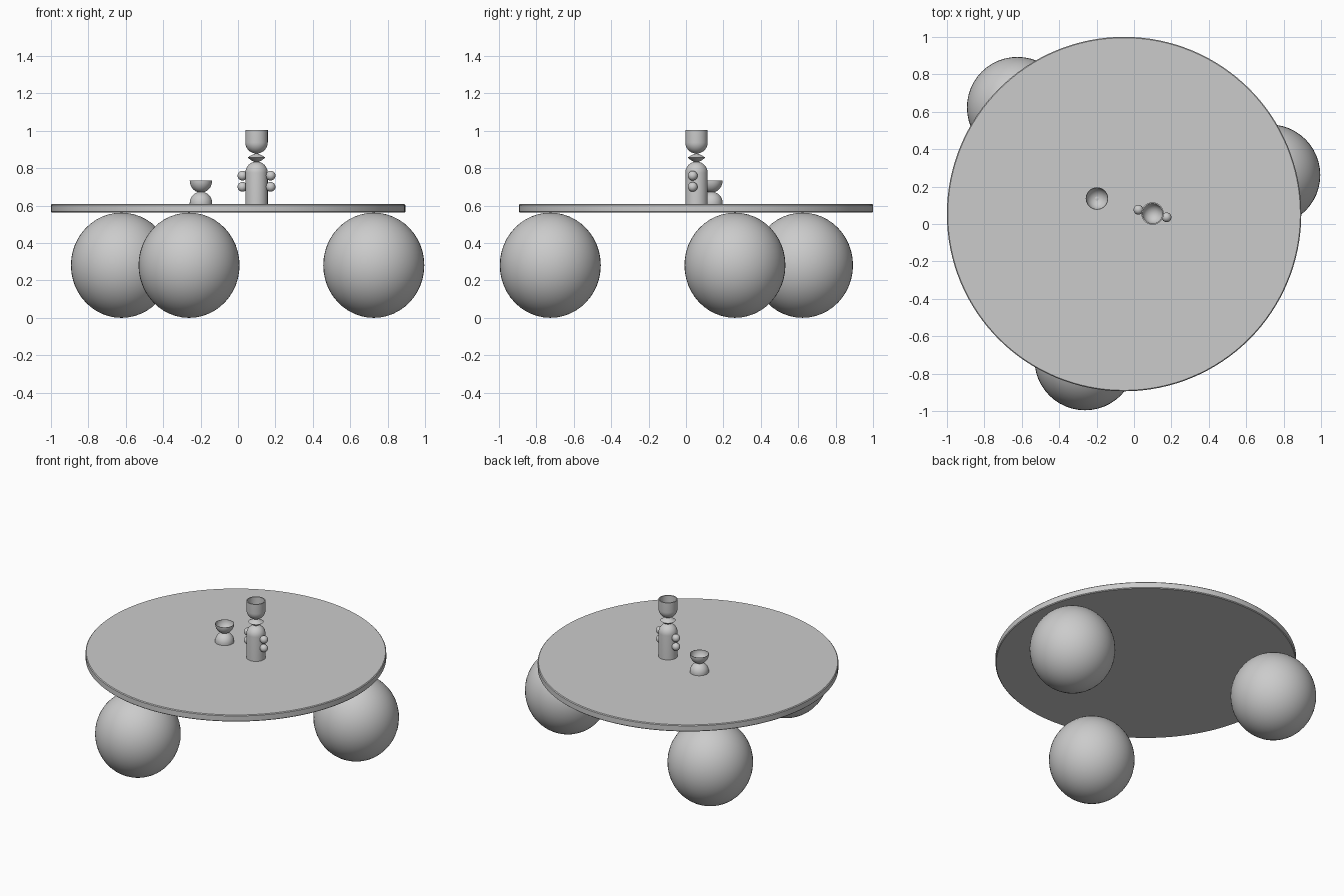
import bpy, math
from math import cos, sin, pi, radians

if "Cube" in bpy.data.objects:
    bpy.data.objects.remove(bpy.data.objects["Cube"])

CX, CY = -0.053, 0.053      # table centre
TOP = 0.608                 # table surface height


def finish(ob, name, angle=35):
    ob.name = name
    bpy.ops.object.select_all(action='DESELECT')
    ob.select_set(True)
    bpy.context.view_layer.objects.active = ob
    bpy.ops.object.shade_smooth_by_angle(angle=radians(angle))
    return ob


def lathe(name, x, y, profile, n=48):
    """Revolve (radius, z) points around a vertical axis; radius 0 makes a pole."""
    verts, rings, faces = [], [], []
    for r, z in profile:
        k = 1 if r < 1e-6 else n
        rings.append(range(len(verts), len(verts) + k))
        verts += [(r * cos(2 * pi * i / n), r * sin(2 * pi * i / n), z) for i in range(k)]
    for a, b in zip(rings, rings[1:]):
        for i in range(n):
            j = (i + 1) % n
            q = [a[i % len(a)], a[j % len(a)], b[j % len(b)], b[i % len(b)]]
            faces.append(list(dict.fromkeys(q)))
    me = bpy.data.meshes.new(name)
    me.from_pydata(verts, [], faces)
    ob = bpy.data.objects.new(name, me)
    ob.location = (x, y, 0)
    bpy.context.collection.objects.link(ob)
    return finish(ob, name)


def ball(name, loc, r, rz=None, n=48):
    bpy.ops.mesh.primitive_uv_sphere_add(segments=n, ring_count=n // 2, radius=1, location=loc)
    ob = bpy.context.object
    ob.scale = (r, r, rz or r)
    return finish(ob, name)


def arc(r, z0, h, a0, a1, n=10):
    """Elliptical profile arc, angles in degrees from the equator."""
    angles = [radians(a0 + (a1 - a0) * i / n) for i in range(n + 1)]
    return [(abs(r * cos(a)) if abs(cos(a)) > 1e-6 else 0, z0 + h * sin(a)) for a in angles]


# Round table top with slightly eased edges
R, e = 0.947, 0.005
lathe("table_top", CX, CY, [(0, 0.562), (R - e, 0.562), (R, 0.562 + e),
                            (R, TOP - e), (R - e, TOP), (0, TOP)], 128)

# Three ball feet
for i in range(3):
    a = radians(15 + 120 * i)
    ball(f"ball_foot_{i + 1}", (CX + 0.806 * cos(a), CY + 0.806 * sin(a), 0.281), 0.27, 0.281)

# Bottle: domed body, lens-shaped neck, open cup
BX, BY = 0.099, 0.056
lathe("bottle_body", BX, BY, [(0, TOP), (0.06, TOP)] + arc(0.06, 0.775, 0.06, 0, 90))
lathe("bottle_neck", BX, BY, [(0, 0.832), (0.014, 0.834), (0.03, 0.843), (0.048, 0.857),
                              (0.03, 0.867), (0.014, 0.876), (0, 0.878)])
lathe("bottle_cup", BX, BY, arc(0.06, 0.938, 0.06, -90, 0) + [(0.06, 1.004), (0.053, 1.004)]
      + arc(0.053, 0.938, 0.053, 0, -90))

# Two beads on each side of the bottle
for s, side in ((1, "right"), (-1, "left")):
    for z, level in ((0.70, "lower"), (0.76, "upper")):
        a = radians(-15)
        ball(f"{level}_{side}_bead", (BX + s * 0.078 * cos(a), BY + s * 0.078 * sin(a), z), 0.026, n=24)

# Small goblet: domed base and open bowl
GX, GY = -0.198, 0.136
lathe("goblet_base", GX, GY, [(0, TOP), (0.06, TOP)] + arc(0.06, 0.614, 0.06, 0, 90))
lathe("goblet_bowl", GX, GY, arc(0.06, 0.734, 0.065, -90, 0) + arc(0.058, 0.734, 0.062, 0, -90))
